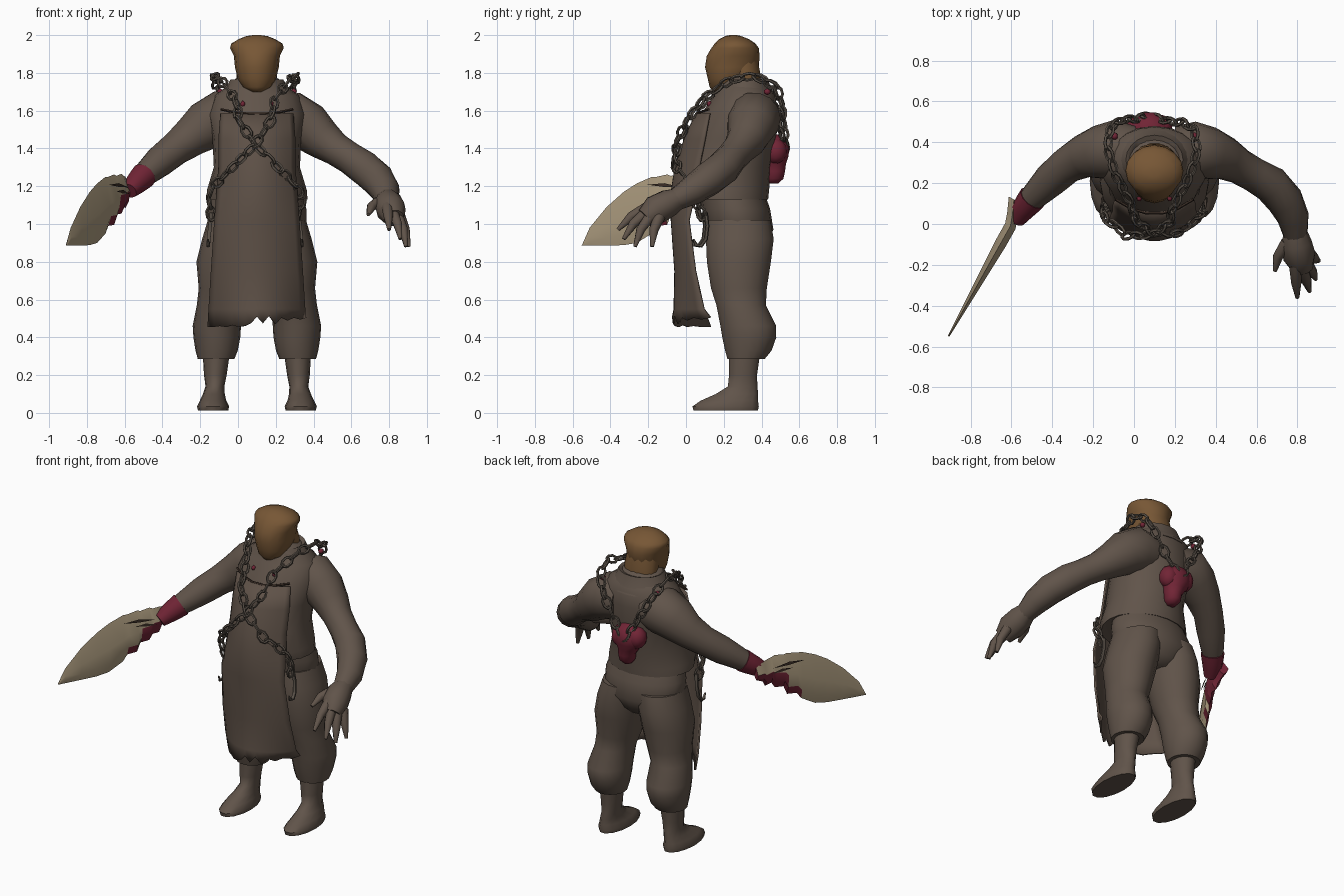
import bpy, bmesh, math
from mathutils import Vector, Matrix

CX = 0.10  # body centre line


def material(name, r, g, b):
    m = bpy.data.materials.new(name)
    m.diffuse_color = (r, g, b, 1)
    return m


CLOTH = material("dull_brown", 0.118, 0.088, 0.068)
APRON = material("apron_brown", 0.112, 0.082, 0.063)
HOOD = material("hood_tan", 0.185, 0.095, 0.036)
BONE = material("blade_bone", 0.42, 0.335, 0.215)
RED = material("flesh_red", 0.165, 0.018, 0.036)
IRON = material("chain_iron", 0.098, 0.080, 0.064)
DARK = material("dark_trim", 0.045, 0.028, 0.020)


def finish(name, bm, mats, angle=40):
    bmesh.ops.recalc_face_normals(bm, faces=bm.faces[:])
    me = bpy.data.meshes.new(name)
    bm.to_mesh(me)
    bm.free()
    for m in mats if isinstance(mats, (list, tuple)) else [mats]:
        me.materials.append(m)
    ob = bpy.data.objects.new(name, me)
    bpy.context.collection.objects.link(ob)
    bpy.ops.object.select_all(action='DESELECT')
    ob.select_set(True)
    bpy.context.view_layer.objects.active = ob
    bpy.ops.object.shade_smooth_by_angle(angle=math.radians(angle))
    return ob


def skin(bm, loops, caps=True):
    """Bridge closed rings of points."""
    rings = [[bm.verts.new(p) for p in loop] for loop in loops]
    n = len(rings[0])
    for a, b in zip(rings, rings[1:]):
        for i in range(n):
            j = (i + 1) % n
            bm.faces.new((a[i], a[j], b[j], b[i]))
    if caps:
        bm.faces.new(rings[0])
        bm.faces.new(rings[-1])


def loft(name, rings, mat, segs=18, caps=True, angle=50):
    """Stacked level ellipses: (z, cx, cy, rx, ry)."""
    bm = bmesh.new()
    turn = [2 * math.pi * i / segs for i in range(segs)]
    skin(bm, [[(cx + rx * math.cos(t), cy + ry * math.sin(t), z) for t in turn]
              for z, cx, cy, rx, ry in rings], caps)
    return finish(name, bm, mat, angle)


def tube(name, pts, mat, segs=12, ref=(0, 0, 1)):
    """Round limb through (x, y, z, radius) points."""
    c = [Vector(p[:3]) for p in pts]
    loops = []
    for i, p in enumerate(pts):
        t = (c[min(i + 1, len(c) - 1)] - c[max(i - 1, 0)]).normalized()
        u = t.cross(Vector(ref)).normalized()
        v = t.cross(u)
        loops.append([c[i] + p[3] * (u * math.cos(k * 2 * math.pi / segs)
                      + v * math.sin(k * 2 * math.pi / segs)) for k in range(segs)])
    bm = bmesh.new()
    skin(bm, loops)
    return finish(name, bm, mat, 60)


def blobs(name, items, mat, sub=2):
    """Group of ellipsoids: (centre, radii)."""
    bm = bmesh.new()
    for c, r in items:
        bmesh.ops.create_icosphere(bm, subdivisions=sub, radius=1,
                                   matrix=Matrix.Translation(c) @ Matrix.Diagonal((*r, 1)))
    return finish(name, bm, mat, 60)


# torso, pelvis and collar
loft("torso", [(1.14, CX, .22, .235, .19), (1.13, CX, .21, .268, .225), (1.18, CX, .20, .264, .24),
               (1.30, CX, .21, .228, .24), (1.45, CX, .25, .235, .23), (1.58, CX, .28, .260, .20),
               (1.68, CX, .31, .225, .165), (1.73, CX, .305, .155, .13), (1.80, CX, .28, .08, .09)], CLOTH, 20)
loft("pelvis", [(.85, CX, .30, .08, .08), (.89, CX, .29, .19, .13), (.97, CX, .285, .262, .178),
                (1.08, CX, .265, .262, .18), (1.18, CX, .24, .23, .17)], CLOTH, 20)
loft("collar", [(1.66, CX, .32, .20, .16), (1.72, CX, .31, .165, .14), (1.765, CX, .315, .14, .12),
                (1.755, CX, .31, .12, .10), (1.70, CX, .31, .10, .09)], CLOTH, 20)

# trouser legs and boots
for side, s in (("left", 1), ("right", -1)):
    loft(side + "_trouser", [(z, CX + s * x, y, rx, ry) for z, x, y, rx, ry in (
        (1.02, .12, .28, .14, .17), (.92, .145, .285, .145, .182), (.80, .168, .28, .152, .172),
        (.66, .18, .28, .128, .15), (.57, .20, .292, .118, .133), (.46, .212, .33, .128, .15),
        (.40, .212, .335, .124, .145), (.33, .213, .33, .112, .125), (.285, .216, .318, .097, .10),
        (.29, .216, .31, .06, .07))], CLOTH)
    loft(side + "_boot", [(z, CX + s * x, y, rx, ry) for z, x, y, rx, ry in (
        (.012, .232, .21, .08, .175), (.035, .232, .21, .085, .18), (.065, .232, .23, .07, .155),
        (.10, .228, .27, .058, .115), (.14, .222, .30, .05, .08), (.20, .220, .302, .06, .076),
        (.32, .215, .31, .072, .085))], CLOTH, 14)

# arms
tube("left_arm", [(.20, .36, 1.56, .12), (.29, .36, 1.56, .142), (.37, .345, 1.515, .130),
                  (.45, .32, 1.445, .106), (.52, .28, 1.395, .087), (.59, .24, 1.35, .084),
                  (.67, .195, 1.295, .092), (.74, .115, 1.235, .090), (.78, .03, 1.175, .078),
                  (.792, -.06, 1.125, .058)], CLOTH, 14)
tube("right_arm", [(.00, .36, 1.56, .12), (-.09, .365, 1.565, .145), (-.17, .35, 1.52, .132),
                   (-.25, .33, 1.46, .106), (-.33, .285, 1.40, .089), (-.41, .215, 1.335, .084),
                   (-.49, .135, 1.265, .066), (-.55, .07, 1.215, .05)], CLOTH, 14)

# open hand
tube("left_palm", [(.79, -.03, 1.14, .055), (.795, -.09, 1.112, .075), (.81, -.16, 1.075, .080),
                   (.825, -.215, 1.03, .055)], CLOTH, 10)
for name, a, b, c in (("index", (.79, -.20, 1.09), (.795, -.29, 1.04), (.80, -.36, .97)),
                      ("middle", (.82, -.21, 1.06), (.845, -.28, 1.00), (.86, -.33, .92)),
                      ("ring", (.845, -.19, 1.04), (.875, -.24, .97), (.89, -.27, .88)),
                      ("little", (.855, -.14, 1.04), (.885, -.17, .97), (.905, -.18, .88)),
                      ("thumb", (.75, -.09, 1.12), (.705, -.16, 1.09), (.69, -.23, 1.05))):
    tube(name + "_finger", [(*a, .031), (*b, .025), (*c, .010)], CLOTH, 8)

# bloody wrist and serrated blade with a red root
tube("red_wrist", [(-.497, .128, 1.258, .070), (-.52, .10, 1.235, .065), (-.545, .068, 1.21, .058),
                   (-.575, .02, 1.175, .042)], RED, 12)
bm = bmesh.new()
stations = ((-.55, .89, .885), (-.51, .98, .885), (-.42, 1.09, .886), (-.33, 1.17, .888),
            (-.26, 1.215, .90), (-.18, 1.25, .95), (-.155, 1.25, .99), (-.10, 1.262, .995),
            (-.08, 1.255, 1.05), (-.03, 1.265, 1.055), (-.01, 1.255, 1.09), (.04, 1.25, 1.085),
            (.06, 1.245, 1.12), (.12, 1.23, 1.15))
normal = Vector((1, -.56, 0)).normalized()
loops = []
for y, top, bot in stations:
    p = Vector((-.60 + .56 * min(y, .0) + .1 * max(y, 0), y, 0))
    up, thick = Vector((0, 0, 1)), .004 + .025 * min(1, (y + .55) * 2.2)
    mid, low = bot * .5 + top * .5, bot * .8 + top * .2
    loops.append([p + up * top, p + up * mid + normal * thick, p + up * low + normal * thick * .7,
                  p + up * bot, p + up * low - normal * thick * .7, p + up * mid - normal * thick])
skin(bm, loops)
for f in bm.faces:
    c = f.calc_center_median()
    if (c.y > -.09 and c.z < 1.15 + .3 * max(c.y, 0)) or (c.y > -.17 and c.z < 1.04):
        f.material_index = 1
finish("blade", bm, [BONE, RED], 25)

# dark gashes on both faces of the blade
bm = bmesh.new()
for y0, y1, z in ((-.19, -.01, 1.2), (-.12, .0, 1.165)):
    for s in (1, -1):
        bm.faces.new([bm.verts.new(Vector((-.60 + .56 * y, y, zz)) + normal * s * .029)
                      for y, zz in ((y0, z + .008), ((y0 + y1) / 2, z + .016), (y1, z - .006),
                                    ((y0 + y1) / 2, z - .004))])
finish("blade_gashes", bm, DARK)

# apron: bib, belly and torn skirt
rows = ((1.585, .19, .055, .125), (1.45, .20, -.005, .10), (1.30, .20, -.055, .07), (1.15, .212, -.078, .045),
        (1.02, .222, -.075, .015), (.75, .24, -.056, .05), (.55, .252, -.06, .095), (.455, .257, -.068, .13))
tears = (0, .0, .005, .0, .01, .0, .005, .02, .055, .02, .06, .015, .05, .035, .05, .04, .05)
N = len(tears) - 1
bm = bmesh.new()
grid = []
for k, (z, w, yc, ye) in enumerate(rows):
    line = []
    for i in range(N + 1):
        t = 2 * i / N - 1
        line.append(bm.verts.new((CX + w * t, yc + (ye - yc) * t * t,
                                  z + (tears[i] if k == len(rows) - 1 else 0))))
    grid.append(line)
for a, b in zip(grid, grid[1:]):
    for i in range(N):
        bm.faces.new((a[i], b[i], b[i + 1], a[i + 1]))
apron = finish("apron", bm, APRON)
mod = apron.modifiers.new("thickness", 'SOLIDIFY')
mod.thickness, mod.offset = .012, 0

# stitched trim along the bib top
tube("bib_trim", [(CX + .19 * t, .05 + .07 * t * t, 1.582 + .025 * t * t, .007)
                  for t in (-1, -.6, -.2, .2, .6, 1)], DARK, 5)

# hood: narrow jaw, wide blunt corners, domed top
loft("hood", [(1.70, CX, .18, .03, .035), (1.725, CX, .20, .075, .075), (1.77, CX, .23, .102, .115),
              (1.83, CX, .243, .116, .142), (1.89, CX, .250, .122, .140), (1.932, CX, .260, .142, .125),
              (1.955, CX, .260, .136, .108), (1.978, CX, .255, .098, .08), (1.995, CX, .25, .055, .042),
              (2.0, CX, .25, .02, .02)], HOOD, 16, angle=60)
loft("hood_nape", [(1.74, CX, .325, .105, .07), (1.80, CX, .31, .108, .085), (1.88, CX, .28, .10, .10)],
     HOOD, 14)

# lump of flesh on the back
loft("back_flesh", [(1.215, .095, .46, .025, .03), (1.24, .095, .465, .047, .052), (1.28, .095, .468, .052, .058),
                    (1.32, .085, .465, .068, .066), (1.36, .078, .465, .098, .080), (1.41, .075, .465, .102, .084),
                    (1.45, .075, .46, .082, .068), (1.475, .075, .455, .04, .035)], RED, 14, angle=70)
blobs("flesh_lobes", [((.02, .475, 1.40), (.062, .06, .07)), ((.135, .475, 1.385), (.055, .06, .07))], RED)

# two chains over the shoulders, crossing on the chest
ROUTE = [Vector(p) for p in (
    (.12, .53, 1.42), (.17, .515, 1.50), (.24, .51, 1.62), (.295, .475, 1.73), (.31, .37, 1.785),
    (.27, .24, 1.76), (.195, .10, 1.66), (.17, .015, 1.54), (.09, -.04, 1.42), (-.03, -.045, 1.30),
    (-.13, .03, 1.20), (-.155, .06, 1.13), (-.14, .085, 1.04))]


def add_link(bm, at, direction, roll):
    frame = (Matrix.Translation(at) @ direction.to_track_quat('Z', 'Y').to_matrix().to_4x4()
             @ Matrix.Rotation(roll, 4, 'Z'))
    loops = []
    for i in range(8):
        a = (i + .5) * math.pi / 4
        ring = []
        for j in range(5):
            b = 2 * math.pi * j / 5
            r = .0085 * math.cos(b)
            ring.append(frame @ Vector(((.024 + r) * math.cos(a), .0085 * math.sin(b),
                                        (.039 + r) * math.sin(a))))
        loops.append(ring)
    skin(bm, loops + [loops[0]], False)


for side, s in (("left", 1), ("right", -1)):
    path = [Vector((CX - .01 + s * (p.x - CX + .01), p.y - (.012 if s > 0 else 0), p.z)) for p in ROUTE]
    bm = bmesh.new()
    carry, count, step = 0, 0, .064
    for a, b in zip(path, path[1:]):
        length, d = (b - a).length, (b - a).normalized()
        while carry < length:
            add_link(bm, a + d * carry, d, math.pi / 4 + count * math.pi / 2)
            carry += step
            count += 1
        carry -= length
    bmesh.ops.remove_doubles(bm, verts=bm.verts[:], dist=.0001)
    finish(side + "_chain", bm, IRON, 30)
    # long hook at the chain's loose end
    e = path[-1]
    tube(side + "_hook", [(e.x - s * dx, e.y + dy, e.z + dz, r) for dx, dy, dz, r in (
        (0, .02, .02, .011), (.008, .028, -.05, .011), (.015, .02, -.12, .011), (.018, -.005, -.155, .011),
        (.018, -.032, -.15, .010), (.018, -.045, -.12, .004))], IRON, 6, (1, 0, 0))
    # small wounds where the chain bites in
    blobs(side + "_wounds", [((CX + s * .075, .125, 1.635), (.014, .015, .018)),
                             ((CX + s * .195, .43, 1.70), (.018, .02, .018))], RED, 1)
